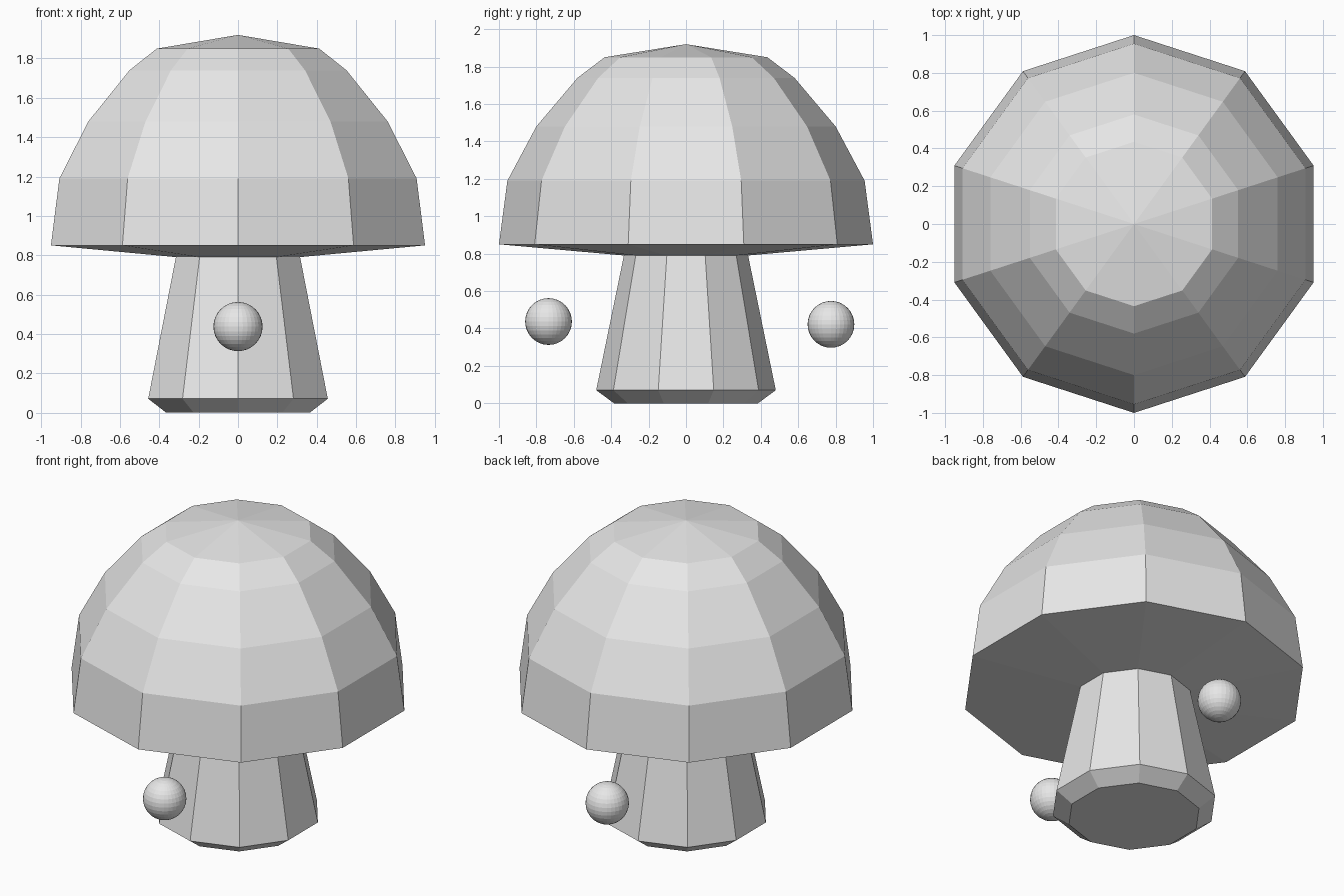
import bpy
import bmesh
from math import sin, cos, pi

SIDES = 10

default = bpy.data.objects.get("Cube")
if default:
    bpy.data.objects.remove(default, do_unlink=True)

# One plain grey for everything
grey = bpy.data.materials.new("light_grey")
grey.use_nodes = True
grey.diffuse_color = (0.8, 0.8, 0.8, 1)
grey.node_tree.nodes["Principled BSDF"].inputs["Base Color"].default_value = (0.8, 0.8, 0.8, 1)


def finish(name, bm):
    bmesh.ops.recalc_face_normals(bm, faces=bm.faces)
    mesh = bpy.data.meshes.new(name)
    bm.to_mesh(mesh)
    bm.free()
    mesh.materials.append(grey)
    obj = bpy.data.objects.new(name, mesh)
    bpy.context.collection.objects.link(obj)
    return obj


def lathe(name, profile, apex=None):
    """Stack ten-sided rings of (radius, height); close with caps or a pointed top."""
    bm = bmesh.new()
    angles = [pi / 2 + 2 * pi * i / SIDES for i in range(SIDES)]
    rings = [[bm.verts.new((r * cos(a), r * sin(a), z)) for a in angles]
             for r, z in profile]
    for low, high in zip(rings, rings[1:]):
        for i in range(SIDES):
            j = (i + 1) % SIDES
            bm.faces.new((low[i], low[j], high[j], high[i]))
    bm.faces.new(rings[0])
    if apex is None:
        bm.faces.new(rings[-1])
    else:
        tip = bm.verts.new((0, 0, apex))
        for i in range(SIDES):
            bm.faces.new((rings[-1][i], rings[-1][(i + 1) % SIDES], tip))
    return finish(name, bm)


def ball(name, location):
    bm = bmesh.new()
    bmesh.ops.create_uvsphere(bm, u_segments=32, v_segments=16, radius=0.125)
    finish(name, bm).location = location


# Stem with a chamfered foot
lathe("stem", [(0.385, 0), (0.48, 0.07), (0.33, 0.8)])

# Domed cap with a shallow underside
lathe("cap", [(0.33, 0.79), (1.0, 0.85), (0.955, 1.19), (0.8, 1.48),
              (0.58, 1.74), (0.435, 1.85)], apex=1.92)

# Floating balls in front and behind
ball("front_ball", (0, -0.735, 0.437))
ball("back_ball", (0.01, 0.775, 0.422))
